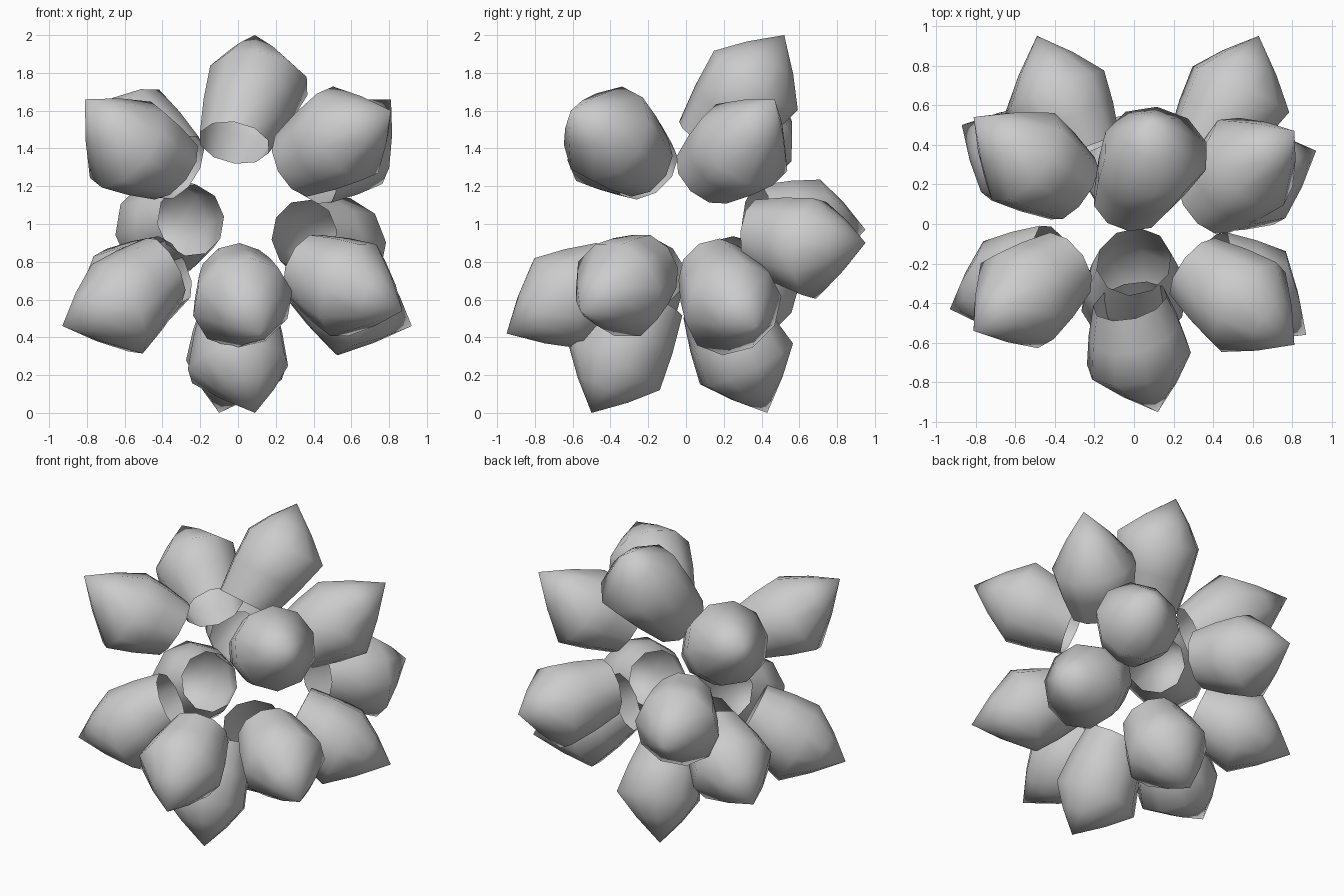
import bpy, bmesh, math
from mathutils import Vector

if "Cube" in bpy.data.objects:
    bpy.data.objects.remove(bpy.data.objects["Cube"])

CENTRE = Vector((0, 0, 1))
SIDES = 10
BASE_R, MID_R, SHOULDER_R, NOSE_R = .192, .24, .272, .15

# each pod: base centre, shoulder centre, tip (all relative to the centre)
PODS = {
    "top_pod":               ((-.02, .12, .43),  (.11, .37, .76),   (.09, .52, 1.0)),
    "back_left_pod":         ((-.25, .37, .02),  (-.40, .67, -.03), (-.49, .95, -.03)),
    "back_right_pod":        ((.35, .37, -.06),  (.54, .68, -.13),  (.63, .95, -.10)),
    "front_pod":             ((-.02, -.39, -.27), (.025, -.68, -.42), (.12, -.95, -.58)),
    "bottom_front_pod":      ((.0, -.19, -.40),  (.0, -.38, -.76),  (.09, -.50, -1.0)),
    "bottom_back_pod":       ((.0, .16, -.42),   (-.01, .32, -.74), (-.10, .43, -1.0)),
    "upper_right_front_pod": ((.31, -.23, .32),  (.58, -.42, .48),  (.81, -.61, .60)),
    "upper_right_back_pod":  ((.37, .11, .26),   (.59, .31, .42),   (.81, .47, .66)),
    "upper_left_front_pod":  ((-.35, -.21, .29), (-.59, -.39, .42), (-.81, -.54, .66)),
    "upper_left_back_pod":   ((-.31, .18, .30),  (-.56, .34, .48),  (-.81, .54, .60)),
    "lower_right_front_pod": ((.36, -.20, -.23), (.61, -.36, -.35), (.87, -.56, -.46)),
    "lower_right_back_pod":  ((.36, .14, -.25),  (.63, .25, -.45),  (.92, .37, -.54)),
    "lower_left_front_pod":  ((-.39, -.18, -.24), (-.64, -.33, -.45), (-.93, -.43, -.54)),
    "lower_left_back_pod":   ((-.36, .20, -.24), (-.61, .36, -.38), (-.87, .50, -.50)),
}


def make_pod(name, base, shoulder, tip):
    base, shoulder, tip = Vector(base), Vector(shoulder), Vector(tip)
    axis = (tip - base).normalized()
    u = axis.orthogonal().normalized()
    v = axis.cross(u)
    profile = [(base, BASE_R), (base.lerp(shoulder, .5), MID_R),
               (shoulder, SHOULDER_R), (shoulder.lerp(tip, .5), NOSE_R)]
    bm = bmesh.new()
    rings = []
    for c, rad in profile:
        rings.append([bm.verts.new(CENTRE + c + rad * (u * math.cos(a) + v * math.sin(a)))
                      for a in (2 * math.pi * i / SIDES for i in range(SIDES))])
    # side walls, open at the inner end
    for r0, r1 in zip(rings, rings[1:]):
        for i in range(SIDES):
            j = (i + 1) % SIDES
            bm.faces.new((r0[i], r0[j], r1[j], r1[i]))
    # pointed outer end
    apex = bm.verts.new(CENTRE + tip)
    for i in range(SIDES):
        bm.faces.new((rings[-1][i], rings[-1][(i + 1) % SIDES], apex))
    for f in bm.faces:
        f.smooth = True
    me = bpy.data.meshes.new(name)
    bm.to_mesh(me)
    bm.free()
    bpy.context.collection.objects.link(bpy.data.objects.new(name, me))


for name, points in PODS.items():
    make_pod(name, *points)
